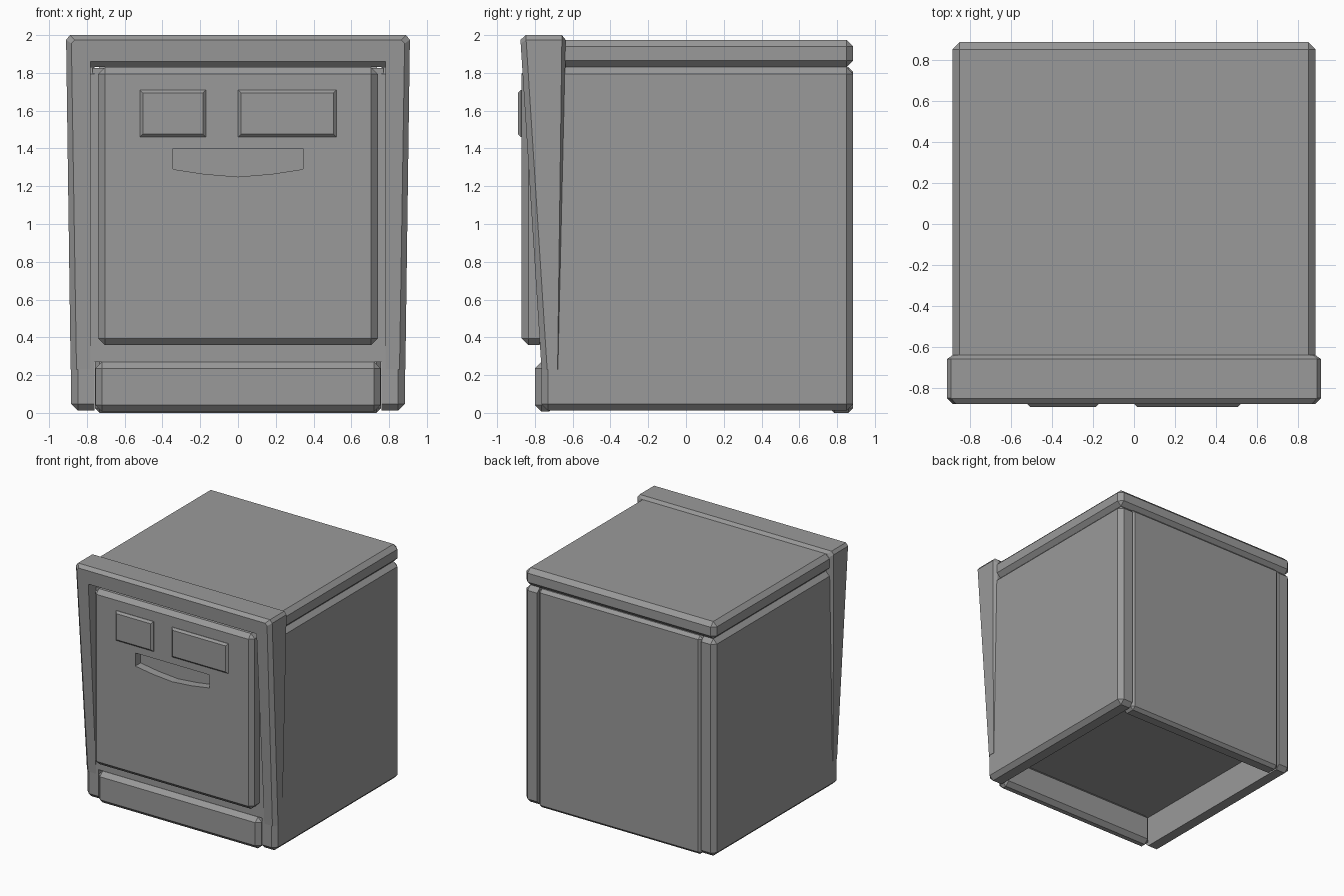
import bpy
import bmesh

old = bpy.data.objects.get("Cube")
if old:
    bpy.data.objects.remove(old, do_unlink=True)

# One flat grey for the whole appliance
grey = bpy.data.materials.new("grey_enamel")
grey.use_nodes = True
colour = (0.323, 0.323, 0.323, 1)
grey.diffuse_color = colour
grey.node_tree.nodes["Principled BSDF"].inputs["Base Color"].default_value = colour


def finish(name, bm):
    bmesh.ops.recalc_face_normals(bm, faces=bm.faces)
    mesh = bpy.data.meshes.new(name)
    bm.to_mesh(mesh)
    bm.free()
    mesh.materials.append(grey)
    obj = bpy.data.objects.new(name, mesh)
    bpy.context.collection.objects.link(obj)
    return obj


def box(name, x, y, z, chamfer=0.0, rule=lambda mid: True):
    """Box between (low, high) pairs; edges whose midpoint fits the rule are chamfered."""
    bm = bmesh.new()
    bmesh.ops.create_cube(bm, size=1)
    for v in bm.verts:
        v.co = [r[0] if c < 0 else r[1] for c, r in zip(v.co, (x, y, z))]
    if chamfer:
        edges = [e for e in bm.edges
                 if rule((e.verts[0].co + e.verts[1].co) / 2)]
        bmesh.ops.bevel(bm, geom=edges, offset=chamfer, segments=1,
                        profile=0.5, affect='EDGES')
    return finish(name, bm)


def loft(name, sections):
    """Skin between matching closed sections, with capped ends."""
    bm = bmesh.new()
    rings = [[bm.verts.new(p) for p in s] for s in sections]
    for a, b in zip(rings, rings[1:]):
        for i in range(len(a)):
            j = (i + 1) % len(a)
            bm.faces.new((a[i], a[j], b[j], b[i]))
    bm.faces.new(rings[0])
    bm.faces.new(rings[-1])
    bmesh.ops.remove_doubles(bm, verts=bm.verts, dist=0.0005)
    return finish(name, bm)


# Cabinet: inner tub, side and back panels, lid
CH = 0.035
box("inner_tub", (-0.77, 0.77), (-0.763, 0.8), (0.27, 1.825))
for side, s in (("left", 1), ("right", -1)):
    box(side + "_side_panel", sorted((s * 0.76, s * 0.883)), (-0.765, 0.885),
        (0.012, 1.83), CH, lambda mid: abs(mid.x) > 0.77)
box("back_panel", (-0.758, 0.758), (0.76, 0.885), (0.0, 1.83), 0.025)
box("lid", (-0.883, 0.883), (-0.68, 0.885), (1.83, 1.975), CH)
box("kick_panel", (-0.755, 0.755), (-0.8, -0.69), (0.007, 0.27), CH)


# Front frame: two tapering arms joined by a top bar
def lerp_z(low, high, z):
    return low + (high - low) * (z - 0.23) / 1.77


def frame_section(s, outer, face, inner):
    def front(z):
        return lerp_z(-0.765, -0.878, z)

    def back(z):
        return lerp_z(-0.66, -0.637, z)

    (xo, zo), (xf, zf), (xi, zi) = outer, face, inner
    return [(s * xi, front(zi), zi), (s * xf, front(zf), zf),
            (s * xo, front(zo) + 0.03, zo), (s * xo, back(zo) - 0.02, zo),
            (s * xf, back(zf), zf), (s * xi, back(zi), zi)]


half = (((0.886, 0.23), (0.855, 0.23), (0.78, 0.23)),
        ((0.91, 1.975), (0.882, 1.955), (0.78, 1.86)),
        ((0.89, 2.0), (0.865, 1.975), (0.78, 1.86)))
loft("front_frame", [frame_section(1, *p) for p in half]
     + [frame_section(-1, *p) for p in reversed(half)])

# Door with a curved-bottom finger recess
door = box("door", (-0.74, 0.74), (-0.87, -0.74), (0.36, 1.83), CH)
outline = ((-0.343, 1.4), (0.343, 1.4), (0.343, 1.29), (0.18, 1.265),
           (0, 1.25), (-0.18, 1.265), (-0.343, 1.29))
cutter = loft("recess_cutter", [[(x, y, z) for x, z in outline]
                                for y in (-0.95, -0.80)])
cutter.hide_render = True
cut = door.modifiers.new("finger_recess", 'BOOLEAN')
cut.operation = 'DIFFERENCE'
cut.solver = 'EXACT'
cut.object = cutter
bpy.context.view_layer.objects.active = door
bpy.ops.object.modifier_apply(modifier=cut.name)
bpy.data.objects.remove(cutter, do_unlink=True)

# Control blocks on the door, chamfered around the front face only
for name, x in (("small_control", (-0.52, -0.17)), ("large_control", (0.0, 0.522))):
    box(name, x, (-0.89, -0.85), (1.46, 1.71), 0.016, lambda mid: mid.y < -0.88)
